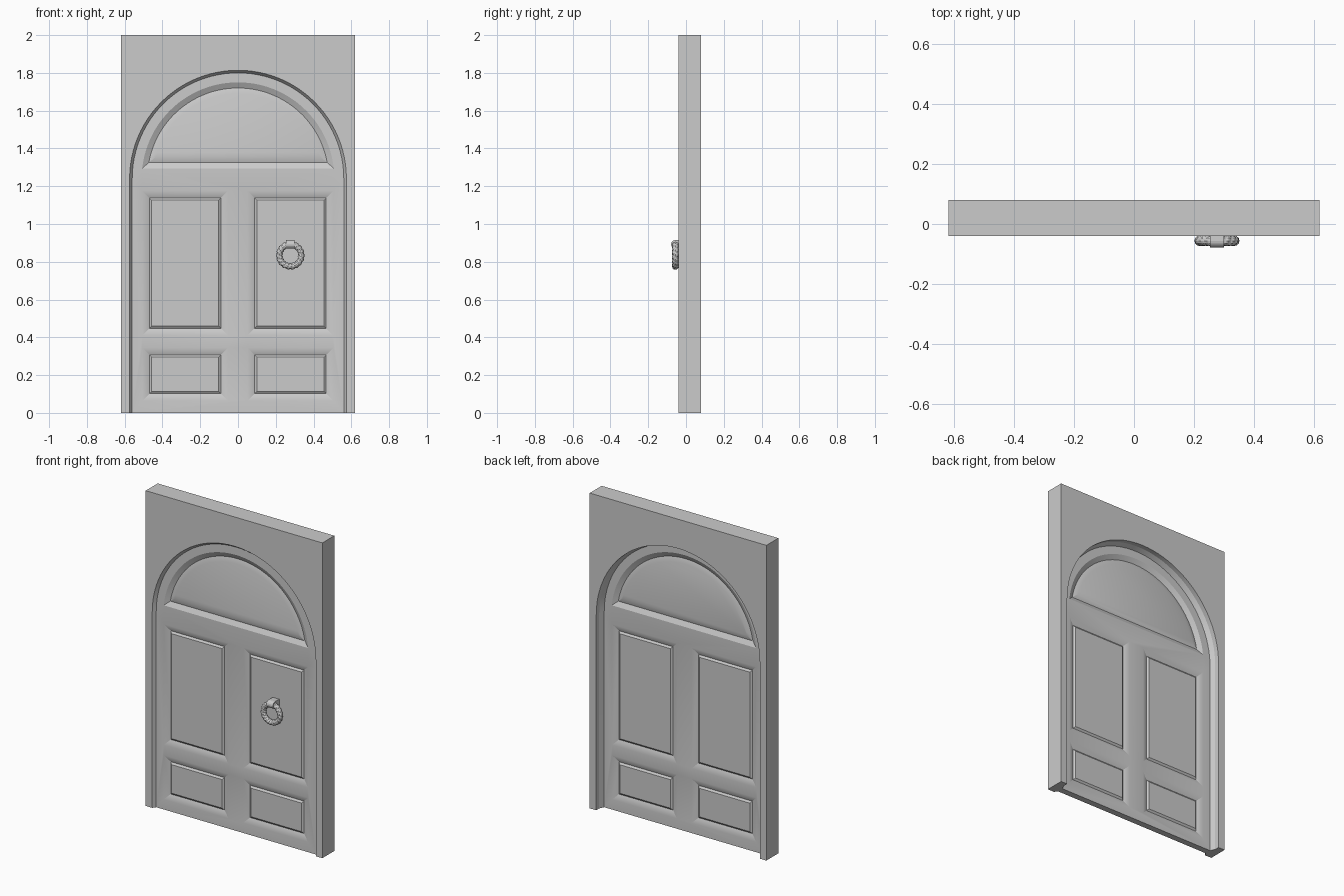
import bpy, bmesh, math
from mathutils import Vector

if "Cube" in bpy.data.objects:
    bpy.data.objects.remove(bpy.data.objects["Cube"])

CZ = 1.24          # springing height of the arch
SEG = 48


def finish(name, bm, smooth=True):
    bmesh.ops.recalc_face_normals(bm, faces=bm.faces[:])
    me = bpy.data.meshes.new(name)
    bm.to_mesh(me)
    bm.free()
    ob = bpy.data.objects.new(name, me)
    bpy.context.collection.objects.link(ob)
    if smooth:
        bpy.ops.object.select_all(action='DESELECT')
        ob.select_set(True)
        bpy.context.view_layer.objects.active = ob
        bpy.ops.object.shade_smooth_by_angle(angle=math.radians(25))
    return ob


def arc(r, a0=0.0):
    return [(r * math.cos(a), CZ + r * math.sin(a))
            for a in (a0 + (math.pi - 2 * a0) * i / SEG for i in range(SEG + 1))]


def doorway(r):
    return [(r, 0)] + arc(r) + [(-r, 0)]


def lunette(inset):
    r, low = 0.51 - inset, 1.295 + inset
    return arc(r, math.asin((low - CZ) / r))


def rect(x0, x1, z0, z1):
    return lambda i: [(x0 + i, z0 + i), (x1 - i, z0 + i), (x1 - i, z1 - i), (x0 + i, z1 - i)]


def add_loop(bm, pts, y):
    return [bm.verts.new((x, y, z)) for x, z in pts]


def bridge(bm, a, b, closed=True):
    n = len(a)
    for i in range(n if closed else n - 1):
        j = (i + 1) % n
        bm.faces.new((a[i], a[j], b[j], b[i]))


# Frame: block with an arched opening, stepped and chamfered around the door
bm = bmesh.new()
steps = [(-0.04, 0.574), (-0.02, 0.56), (0.02, 0.56), (0.05, 0.574), (0.08, 0.574)]
loops = [add_loop(bm, doorway(r), y) for y, r in steps]
corners = [(-0.62, 0), (-0.62, 2), (0.62, 2), (0.62, 0)]
front = add_loop(bm, corners, -0.04)
back = add_loop(bm, corners, 0.08)
for a, b in zip(loops, loops[1:]):
    bridge(bm, a, b, False)
bridge(bm, front, back, False)
for face in (loops[0] + front, loops[-1] + back,
             [l[0] for l in loops] + [back[3], front[3]],
             [l[-1] for l in loops] + [back[0], front[0]]):
    bm.faces.new(face)
finish("door_frame", bm)

# Door leaf: front half with grooved, raised panels, mirrored to the back
bm = bmesh.new()
panels = [(lunette, 0.03, 0.06)]
for x0, x1 in ((-0.507, -0.053), (0.05, 0.505)):
    for z0, z1 in ((0.41, 1.176), (0.064, 0.345)):
        panels.append((rect(x0, x1, z0, z1), 0.038, 0.05))
outer = add_loop(bm, doorway(0.562), -0.02)
rims = [outer]
holes = []
for shape, i1, i2 in panels:
    holes.append((add_loop(bm, shape(0), -0.02), shape, i1, i2))
    rims.append(holes[-1][0])
edges = [bm.edges.new((l[k], l[(k + 1) % len(l)])) for l in rims for k in range(len(l))]
bmesh.ops.triangle_fill(bm, use_beauty=True, use_dissolve=False, edges=edges, normal=(0, -1, 0))
for rim, shape, i1, i2 in holes:
    groove = add_loop(bm, shape(i1), -0.004)
    field = add_loop(bm, shape(i2), -0.013)
    bridge(bm, rim, groove)
    bridge(bm, groove, field)
    bm.faces.new(field)
bridge(bm, outer, add_loop(bm, doorway(0.562), 0))
leaf = finish("door_leaf", bm)
mod = leaf.modifiers.new("both_sides", 'MIRROR')
mod.use_axis = (False, True, False)

# Knocker ring: twisted rope-like torus
bm = bmesh.new()
NU, NV = 72, 12
KX, KY, KZ = 0.277, -0.056, 0.834
rings = []
for i in range(NU):
    u = 2 * math.pi * i / NU
    ring = []
    for j in range(NV):
        v = 2 * math.pi * j / NV
        r = 0.0165 + 0.0018 * math.cos(3 * v + 18 * u)
        d = 0.058 + r * math.cos(v)
        ring.append(bm.verts.new((KX + d * math.cos(u), KY + r * math.sin(v), KZ + d * math.sin(u))))
    rings.append(ring)
for i in range(NU):
    bridge(bm, rings[i], rings[(i + 1) % NU])
finish("knocker_ring", bm, False)

# Knocker clasp: faceted sleeve over the ring top, run back into the panel
bm = bmesh.new()
half = 0.023
prof = [(-0.008, 0.872)]
for i in range(9):
    a = math.radians(-90 - 22.5 * i)
    prof.append((KY + 0.023 * math.cos(a), 0.892 + 0.023 * math.sin(a)))
prof.append((-0.008, 0.912))
left = [bm.verts.new((KX - half, y, z)) for y, z in prof]
right = [bm.verts.new((KX + half, y, z)) for y, z in prof]
bridge(bm, left, right)
bm.faces.new(left)
bm.faces.new(right)
finish("knocker_clasp", bm, False)
